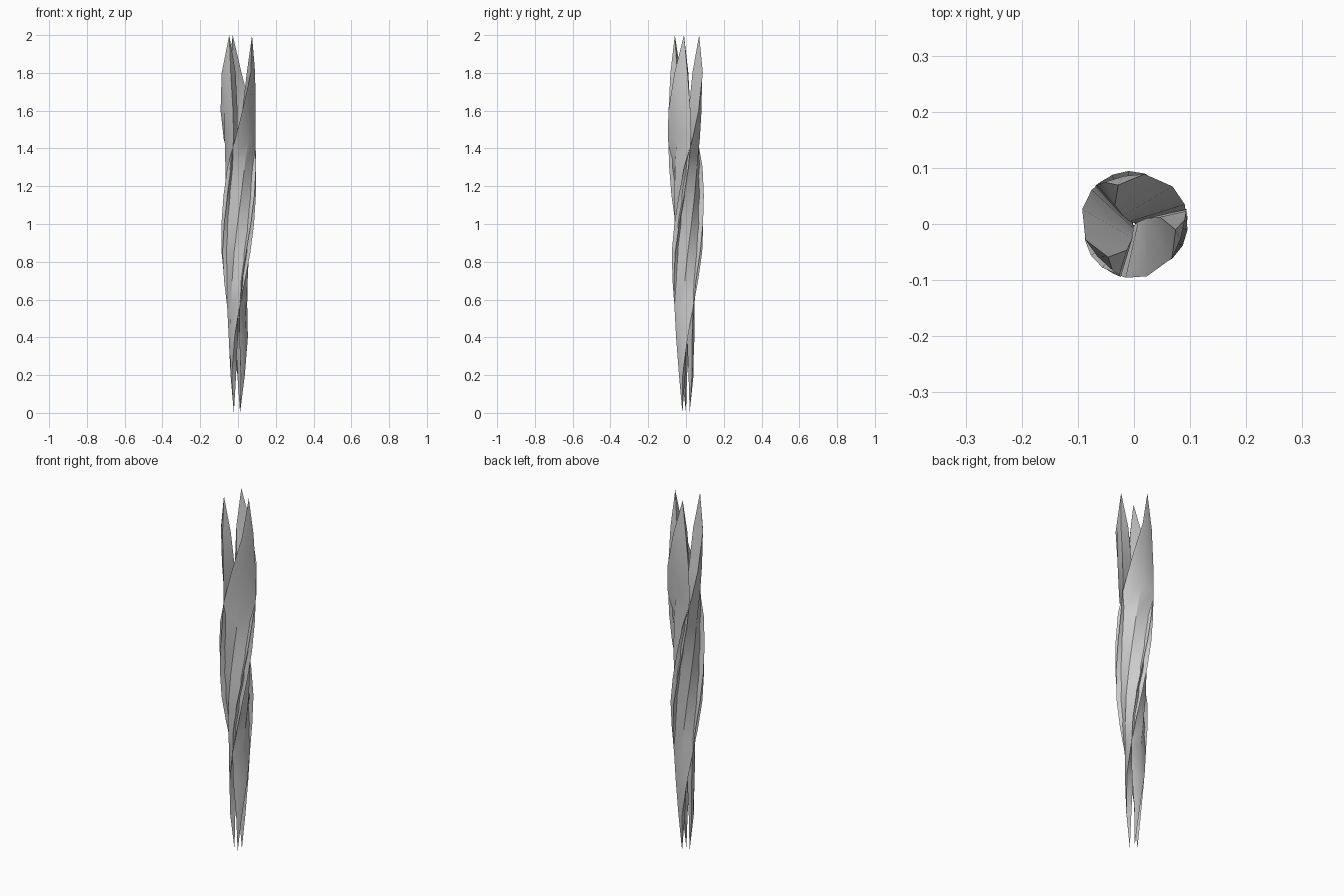
import bpy, bmesh
from math import sin, cos, radians

if "Cube" in bpy.data.objects:
    bpy.data.objects.remove(bpy.data.objects["Cube"])

# height, outer radius, inner radius, trailing angle, leading angle of one blade
RINGS = [
    (0.20, .040, .014, 172, 214), (0.40, .053, .008, 158, 250),
    (0.55, .061, .004, 158, 276), (0.70, .074, .004, 166, 300),
    (0.85, .087, .004, 180, 319), (1.00, .092, .004, 198, 337),
    (1.15, .095, .004, 216, 354), (1.30, .096, .004, 234, 368),
    (1.45, .097, .008, 261, 376), (1.60, .096, .025, 284, 374),
    (1.80, .091, .048, 318, 365),
]
TIP_LOW = (0.0, .022, 180)
TIP_TOP = (2.0, .075, 352)


def polar(r, deg, z):
    a = radians(deg)
    return (r * cos(a), r * sin(a), z)


def blade(name, turn):
    bm = bmesh.new()
    rings = []
    for z, ro, ri, t, l in RINGS:
        w = l - t
        mid = ro * (0.5 * cos(radians(w / 2)) + 0.5)
        pts = [(ro, t), (mid, (t + l) / 2), (ro, l), (ri, l + 10)]
        rings.append([bm.verts.new(polar(r, a + turn, z)) for r, a in pts])
    # twisted sides
    for a, b in zip(rings, rings[1:]):
        for i in range(4):
            j = (i + 1) % 4
            bm.faces.new((a[i], a[j], b[j], b[i]))
    # pointed ends
    for (z, r, ang), ring in ((TIP_LOW, rings[0]), (TIP_TOP, rings[-1])):
        tip = bm.verts.new(polar(r, ang + turn, z))
        for i in range(4):
            bm.faces.new((ring[i], ring[(i + 1) % 4], tip))
    bmesh.ops.recalc_face_normals(bm, faces=bm.faces)
    me = bpy.data.meshes.new(name)
    bm.to_mesh(me)
    bm.free()
    ob = bpy.data.objects.new(name, me)
    bpy.context.collection.objects.link(ob)
    bpy.ops.object.select_all(action='DESELECT')
    ob.select_set(True)
    bpy.context.view_layer.objects.active = ob
    bpy.ops.object.shade_smooth_by_angle(angle=radians(30))


# three blades wound around the axis
for k in range(3):
    blade("twisted_blade_%d" % (k + 1), 120 * k)
